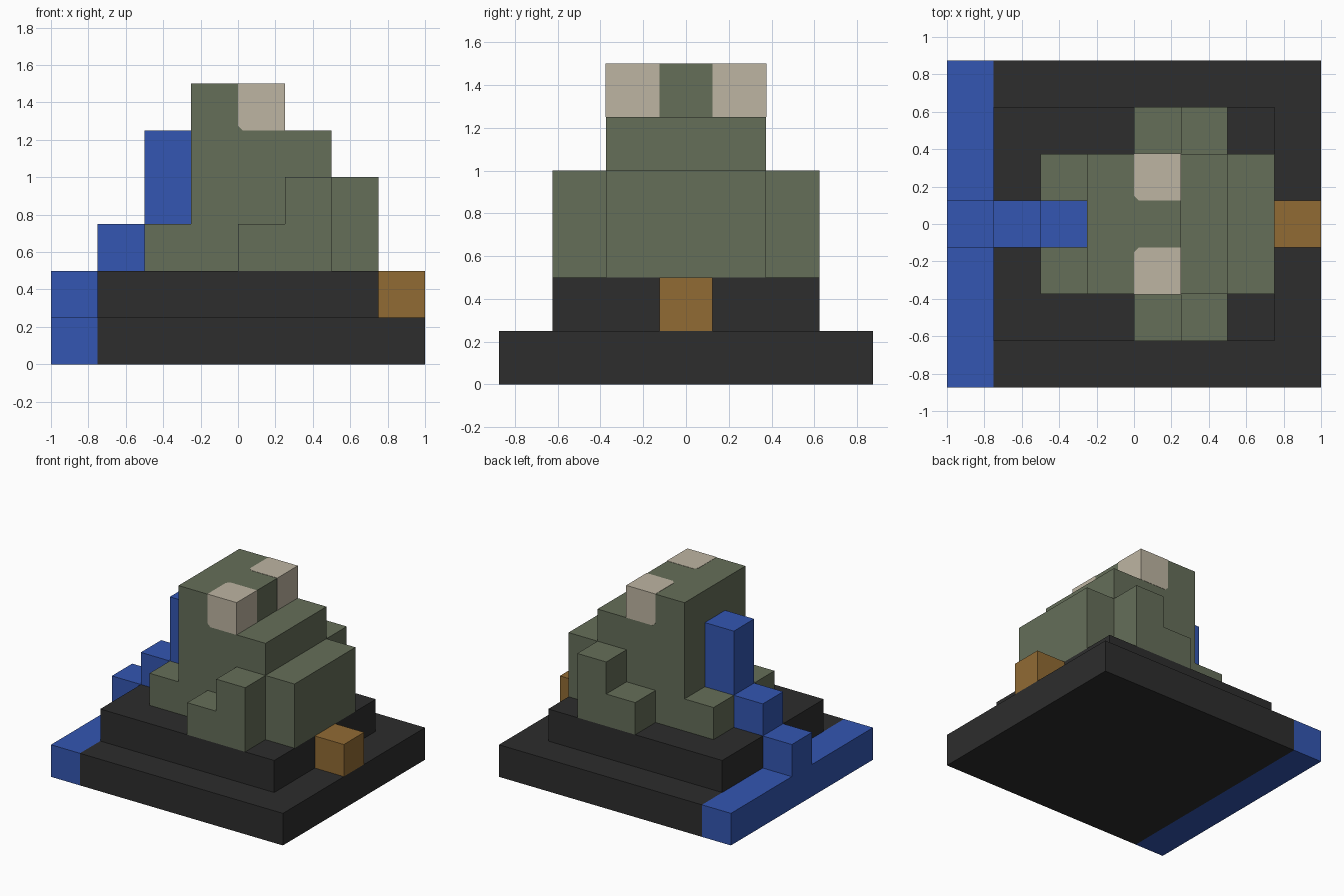
import bpy
import bmesh

cube = bpy.data.objects.get("Cube")
if cube:
    bpy.data.objects.remove(cube, do_unlink=True)

U = 0.25  # side of one block


def material(name, rgb):
    linear = [((c / 255 + 0.055) / 1.055) ** 2.4 for c in rgb] + [1.0]
    mat = bpy.data.materials.new(name)
    mat.use_nodes = True
    mat.diffuse_color = linear
    mat.node_tree.nodes["Principled BSDF"].inputs["Base Color"].default_value = linear
    return mat


charcoal = material("charcoal", (45, 45, 45))
moss = material("moss_green", (101, 110, 89))
blue = material("royal_blue", (51, 86, 178))
ochre = material("ochre", (145, 107, 52))
cream = material("cream", (190, 181, 162))


def extrude(name, profile, y0, y1, mat):
    """Sweep an x-z outline, given in blocks, from y0 to y1."""
    bm = bmesh.new()
    face = bm.faces.new([bm.verts.new((x * U, y0 * U, z * U)) for x, z in profile])
    swept = bmesh.ops.extrude_face_region(bm, geom=[face])["geom"]
    verts = [g for g in swept if isinstance(g, bmesh.types.BMVert)]
    bmesh.ops.translate(bm, verts=verts, vec=(0, (y1 - y0) * U, 0))
    bmesh.ops.recalc_face_normals(bm, faces=bm.faces)
    mesh = bpy.data.meshes.new(name)
    bm.to_mesh(mesh)
    bm.free()
    mesh.materials.append(mat)
    obj = bpy.data.objects.new(name, mesh)
    bpy.context.collection.objects.link(obj)
    return obj


def block(name, x, y, z, mat):
    outline = [(x[0], z[0]), (x[1], z[0]), (x[1], z[1]), (x[0], z[1])]
    return extrude(name, outline, y[0], y[1], mat)


# Stepped plinth with its coloured rear strip
block("base_slab", (-3, 4), (-3.5, 3.5), (0, 1), charcoal)
block("upper_slab", (-3, 3), (-2.5, 2.5), (1, 2), charcoal)
block("base_strip", (-4, -3), (-3.5, 3.5), (0, 1), blue)

# Rising tail and the block at the opposite end
block("tail_low", (-4, -3), (-0.5, 0.5), (1, 2), blue)
block("tail_middle", (-3, -2), (-0.5, 0.5), (2, 3), blue)
block("tail_column", (-2, -1), (-0.5, 0.5), (3, 5), blue)
block("front_block", (3, 4), (-0.5, 0.5), (1, 2), ochre)

# Stepped body
body = [(-2, 2), (3, 2), (3, 4), (2, 4), (2, 5), (1, 5),
        (1, 6), (-1, 6), (-1, 3), (-2, 3)]
extrude("body", body, -1.5, 1.5, moss)

# Paired shoulders and corner patches with softened inner corners
shoulder = [(0, 2), (2, 2), (2, 4), (1, 4), (1, 3), (0, 3)]
e, c = 0.008, 0.1
patch = [(0, 5 + c), (c, 5), (1 + e, 5), (1 + e, 6 + e), (0, 6 + e)]
for side, s in (("left", 1), ("right", -1)):
    extrude(side + "_shoulder", shoulder, 1.5 * s, 2.5 * s, moss)
    eye = extrude(side + "_patch", patch, 0.5 * s, (1.5 + e) * s, cream)
    # Clip the inner top corner of the patch
    bm = bmesh.new()
    bm.from_mesh(eye.data)
    edges = [d for d in bm.edges if all(
        abs(v.co.x) < 0.001 and abs(v.co.y - 0.5 * s * U) < 0.001 for v in d.verts)]
    bmesh.ops.bevel(bm, geom=edges, offset=c * U, segments=1, affect='EDGES')
    bm.to_mesh(eye.data)
    bm.free()
